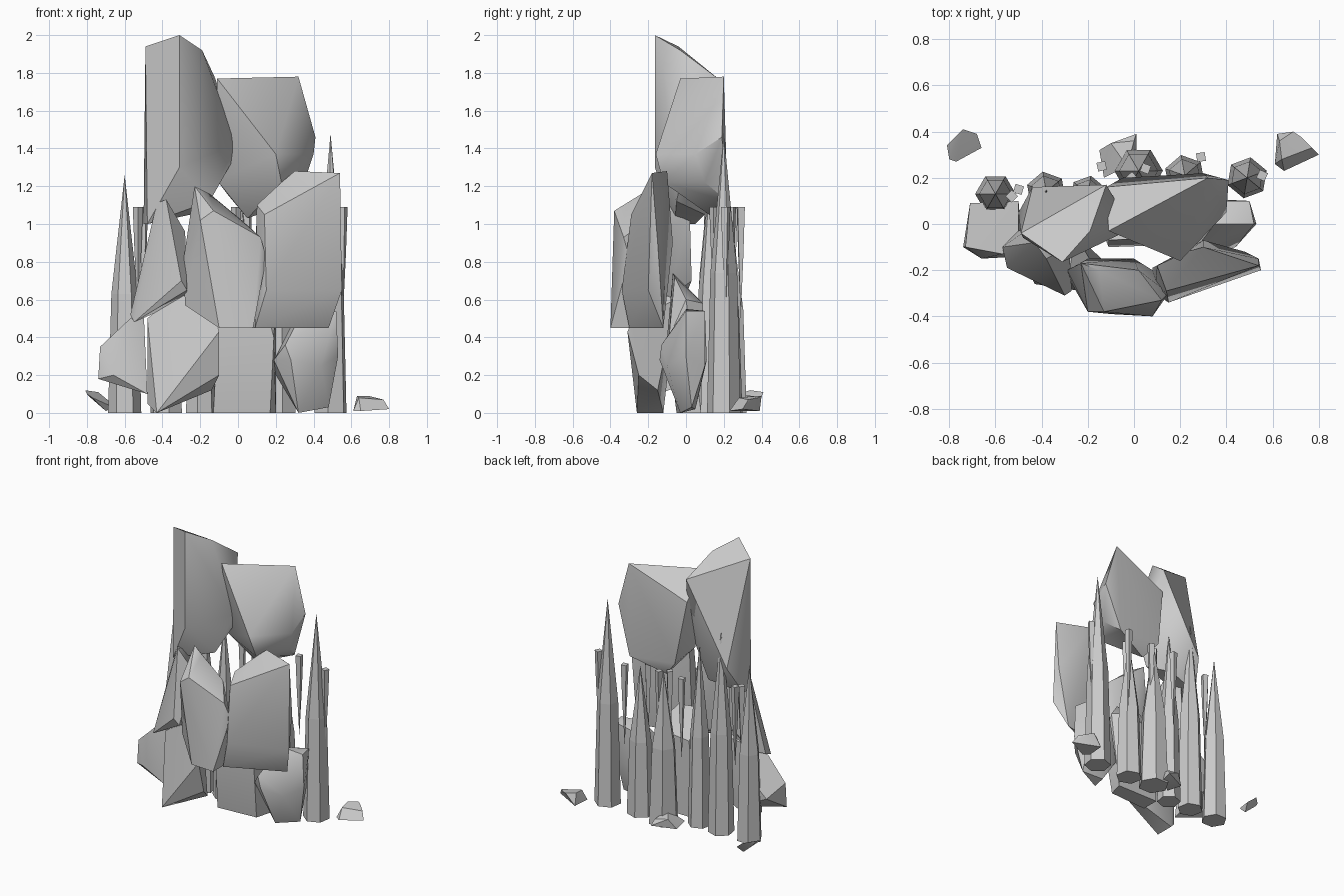
import bpy, bmesh
from math import radians, cos, sin, tau


def finish(bm, name, smooth=False):
    bmesh.ops.recalc_face_normals(bm, faces=bm.faces[:])
    me = bpy.data.meshes.new(name)
    bm.to_mesh(me)
    bm.free()
    ob = bpy.data.objects.new(name, me)
    bpy.context.collection.objects.link(ob)
    if smooth:
        bpy.ops.object.select_all(action='DESELECT')
        ob.select_set(True)
        bpy.context.view_layer.objects.active = ob
        bpy.ops.object.shade_smooth_by_angle(angle=radians(38))
    return ob


def rock(name, *corners):
    """Faceted boulder: convex hull round a few corners."""
    bm = bmesh.new()
    for c in corners:
        bm.verts.new(c)
    bmesh.ops.convex_hull(bm, input=bm.verts[:])
    junk = [v for v in bm.verts if not v.link_faces]
    bmesh.ops.delete(bm, geom=junk, context='VERTS')
    bmesh.ops.dissolve_limit(bm, angle_limit=radians(4), verts=bm.verts[:], edges=bm.edges[:])
    return finish(bm, name, True)


def spike(name, x, y, rings, sides=6, turn=0.0):
    """Crystal: rings of (radius, z); a zero radius makes a point."""
    bm = bmesh.new()
    prev = None
    for r, z in rings:
        n = 1 if r == 0 else sides
        ring = [bm.verts.new((x + r * cos(turn + tau * i / sides),
                              y + r * sin(turn + tau * i / sides), z)) for i in range(n)]
        if prev is None:
            first = ring
        else:
            for i in range(sides):
                j = (i + 1) % sides
                quad = [prev[i % len(prev)], prev[j % len(prev)], ring[j % n], ring[i % n]]
                bm.faces.new(list(dict.fromkeys(quad)))
        prev = ring
    for cap in (first, prev):
        if len(cap) > 2:
            bm.faces.new(cap)
    return finish(bm, name)


# Upper slabs
rock("upper_left_slab", (-.49, -.04, 1.94), (-.31, -.165, 2.0), (-.19, -.03, 1.92),
     (-.12, .17, 1.77), (-.01, -.02, 1.43), (-.02, 0, 1.35), (-.15, -.05, 1.12),
     (-.31, -.165, 1.3), (-.5, .05, 1.0), (-.44, .16, 1.2), (-.48, -.06, 1.0), (-.25, .1, 1.05))
rock("upper_right_slab", (-.11, -.03, 1.77), (-.12, .16, 1.6), (.32, .2, 1.78),
     (.41, .19, 1.46), (.40, .05, 1.37), (.2, -.16, 1.37), (.23, -.12, 1.22),
     (.35, .1, 1.22), (.05, .15, 1.03), (-.11, .05, 1.23), (.3, .22, 1.12), (-.05, .2, 1.15))

# Middle slabs
rock("middle_right_slab", (.08, -.19, .45), (.1, -.18, 1.1), (.3, -.1, 1.28),
     (.23, -.12, 1.22), (.54, -.18, 1.27), (.55, -.2, .65), (.48, -.12, .45),
     (.15, -.34, .65), (.09, -.3, .45), (.14, -.29, 1.05), (.3, -.07, .9), (.54, -.15, .9))
rock("middle_centre_slab", (-.23, -.17, 1.2), (-.2, -.38, 1.02), (-.15, -.2, 1.16),
     (.02, -.2, 1.02), (.12, -.33, .93), (.15, -.3, .82), (.08, -.4, .45), (-.1, -.39, .45),
     (-.28, -.24, .57), (-.29, -.2, .8), (.08, -.2, .45), (-.13, -.38, 1.07),
     (-.2, -.15, .6), (.0, -.15, .6))
rock("middle_left_slab", (-.43, -.08, 1.11), (-.38, -.15, 1.13), (-.28, -.1, .96),
     (-.27, -.29, .65), (-.3, -.31, .7), (-.55, -.19, .48), (-.57, -.1, .52),
     (-.5, -.03, .55), (-.4, .02, 1.05), (-.4, .03, .7), (-.28, -.1, .6))

# Base boulders
rock("base_left_boulder", (-.74, -.1, .18), (-.73, -.1, .35), (-.57, -.13, .5),
     (-.5, -.1, .55), (-.71, .09, .3), (-.5, .1, .5), (-.48, -.14, .1),
     (-.5, .1, .2), (-.66, -.15, .2))
rock("base_front_boulder", (-.48, -.15, .5), (-.28, -.2, .66), (-.12, -.28, .5),
     (-.1, -.31, .43), (-.1, -.25, .2), (-.14, -.15, .12), (-.43, -.26, 0),
     (-.48, -.15, .05), (-.43, -.12, 0), (-.25, -.05, .6))
rock("base_centre_boulder", (-.13, -.05, 0), (.17, -.03, 0), (.2, .08, 0),
     (-.13, .08, 0), (-.11, -.1, .4), (.19, -.09, .4), (.2, .0, .6),
     (-.11, -.07, .74), (.1, -.06, .72), (.14, .09, .58), (-.08, .08, .55))
rock("base_right_boulder", (.19, -.08, .28), (.25, -.13, .36), (.35, 0, .55),
     (.5, .1, .54), (.52, 0, .54), (.53, 0, .3), (.48, .03, .03), (.32, -.03, 0),
     (.2, .05, .2), (.3, .1, .5), (.44, -.1, .25), (.28, -.14, .28), (.3, .11, .28),
     (.32, .05, .02), (.48, .1, .25))

# Loose stones
rock("stone_right", (.61, .26, .01), (.62, .39, .01), (.8, .3, .02), (.65, .23, .01),
     (.63, .36, .09), (.69, .4, .09), (.72, .38, .08), (.77, .33, .07), (.64, .28, .08))
rock("stone_left", (-.81, .34, .12), (-.8, .28, .1), (-.77, .27, .08), (-.74, .41, .11),
     (-.68, .39, .06), (-.66, .33, .03), (-.7, .34, .01), (-.78, .36, .08))
rock("stone_back", (-.15, .32, .02), (.01, .39, .03), (.01, .31, .01), (-.13, .2, .03),
     (-.1, .35, .09), (0, .36, .07), (-.03, .25, .1))

# Tall pointed crystals behind the slabs: x, y, height, radius
for i, (x, y, h, r) in enumerate([(-.6, .13, 1.26, .088), (-.38, .14, 1.45, .088),
                                  (-.2, .13, 1.3, .08), (.02, .23, 1.1, .105),
                                  (.22, .21, 1.07, .09), (.49, .2, 1.48, .09)]):
    spike(f"crystal_{i + 1}", x, y, [(r, 0), (r * .8, h * .5), (0, h)], turn=i * .7)

# Thin shards, wide at the top and pointed below
for i, (x, y) in enumerate([(-.53, .12), (-.5, .15), (-.14, .25), (-.01, .2), (.05, .24),
                            (.29, .29), (.2, .15), (.555, .21)]):
    spike(f"shard_{i + 1}", x, y, [(0, .5), (.018, .85), (.027, 1.09)], sides=4, turn=i * .5)
